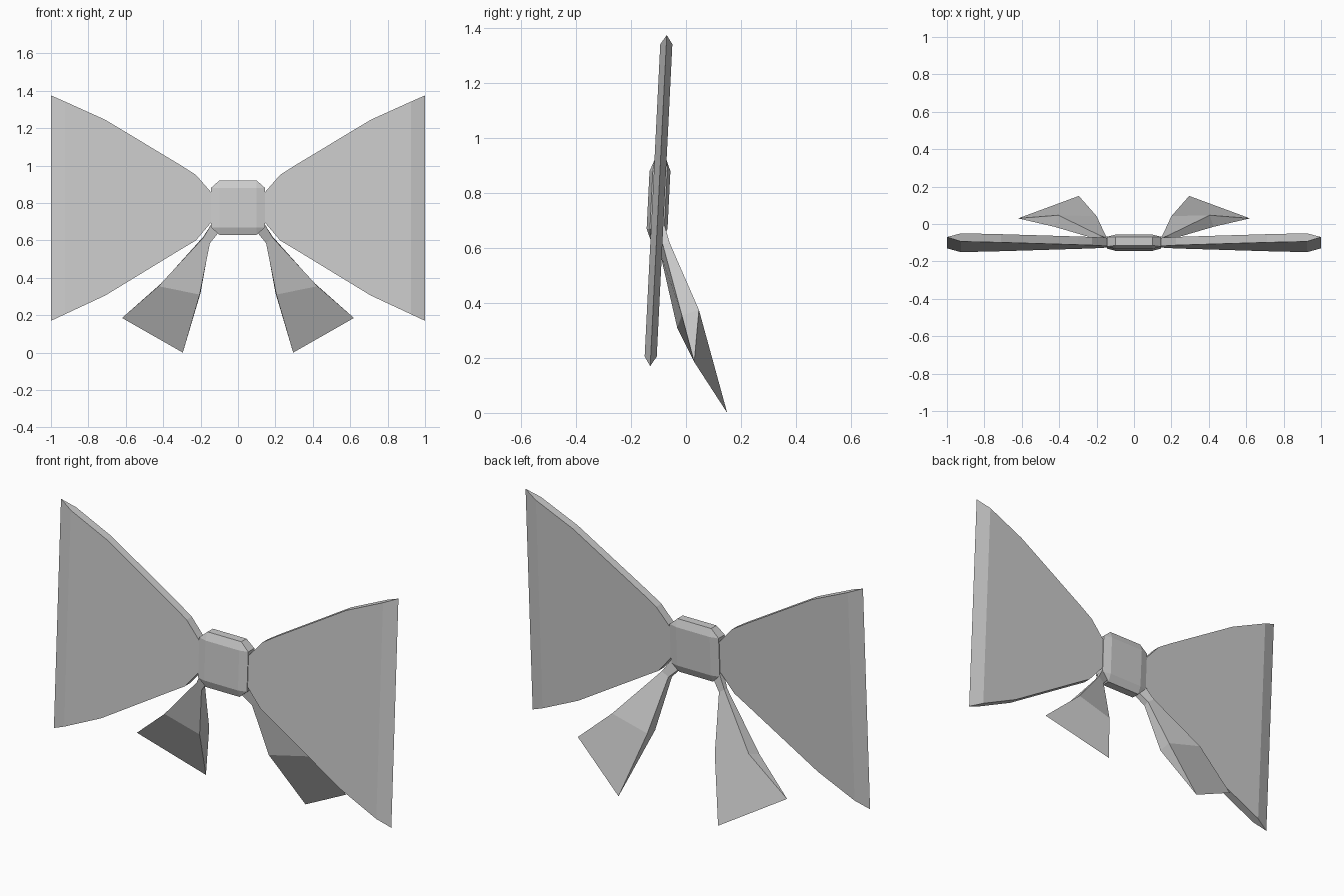
import bpy, bmesh
from mathutils import Vector

if "Cube" in bpy.data.objects:
    bpy.data.objects.remove(bpy.data.objects["Cube"])


def make_object(name, bm):
    bmesh.ops.recalc_face_normals(bm, faces=bm.faces)
    me = bpy.data.meshes.new(name)
    bm.to_mesh(me)
    bm.free()
    ob = bpy.data.objects.new(name, me)
    bpy.context.collection.objects.link(ob)
    return ob


def lean(z):
    # the bow's mid-plane tilts slightly backwards with height
    return -0.10 + 0.05 * (z - 0.775)


def loft(name, sections, side):
    # sections: rings of 4 points, the last ring may be a 2-point sharp edge
    bm = bmesh.new()
    rings = [[bm.verts.new((side * x, y, z)) for x, y, z in s] for s in sections]
    bm.faces.new(rings[0])
    for a, b in zip(rings, rings[1:]):
        if len(b) == 2:
            b = [b[0], b[1], b[1], b[0]]
        for i in range(4):
            j = (i + 1) % 4
            quad = list(dict.fromkeys((a[i], a[j], b[j], b[i])))
            bm.faces.new(quad)
    return make_object(name, bm)


# wing outline: x, lower z, upper z
wing_profile = [(0.14, 0.70, 0.853), (0.225, 0.60, 0.95), (0.30, 0.555, 0.998),
                (0.71, 0.305, 1.245), (0.925, 0.205, 1.342)]
T = 0.022
wing = [[(x, lean(lo) - T, lo), (x, lean(hi) - T, hi),
         (x, lean(hi) + T, hi), (x, lean(lo) + T, lo)]
        for x, lo, hi in wing_profile]
wing.append([(1, lean(0.17), 0.17), (1, lean(1.375), 1.375)])

# tail rings: front inner, front outer, back outer, back inner
tail = [
    [(0.105, -0.12, 0.64), (0.14, -0.115, 0.69), (0.14, -0.08, 0.69), (0.105, -0.085, 0.64)],
    [(0.15, -0.095, 0.585), (0.185, -0.085, 0.615), (0.185, -0.06, 0.62), (0.15, -0.065, 0.595)],
    [(0.205, -0.032, 0.31), (0.425, -0.015, 0.355), (0.405, 0.047, 0.375), (0.20, 0.042, 0.32)],
    [(0.295, 0.15, 0.0), (0.62, 0.03, 0.185)],
]

for side, label in ((1, "right"), (-1, "left")):
    loft("wing_" + label, wing, side)
    loft("tail_" + label, tail, side)

# knot: chamfered block in the middle
bm = bmesh.new()
for px, py, pz in ((0.10, 0.038, 0.105), (0.145, 0.026, 0.105), (0.10, 0.022, 0.145)):
    for sx in (-1, 1):
        for sy in (-1, 1):
            for sz in (-1, 1):
                z = 0.775 + sz * pz
                bm.verts.new(Vector((sx * px, lean(z) + sy * py, z)))
bmesh.ops.convex_hull(bm, input=bm.verts)
bmesh.ops.dissolve_limit(bm, angle_limit=0.02, verts=bm.verts, edges=bm.edges)
make_object("knot", bm)
